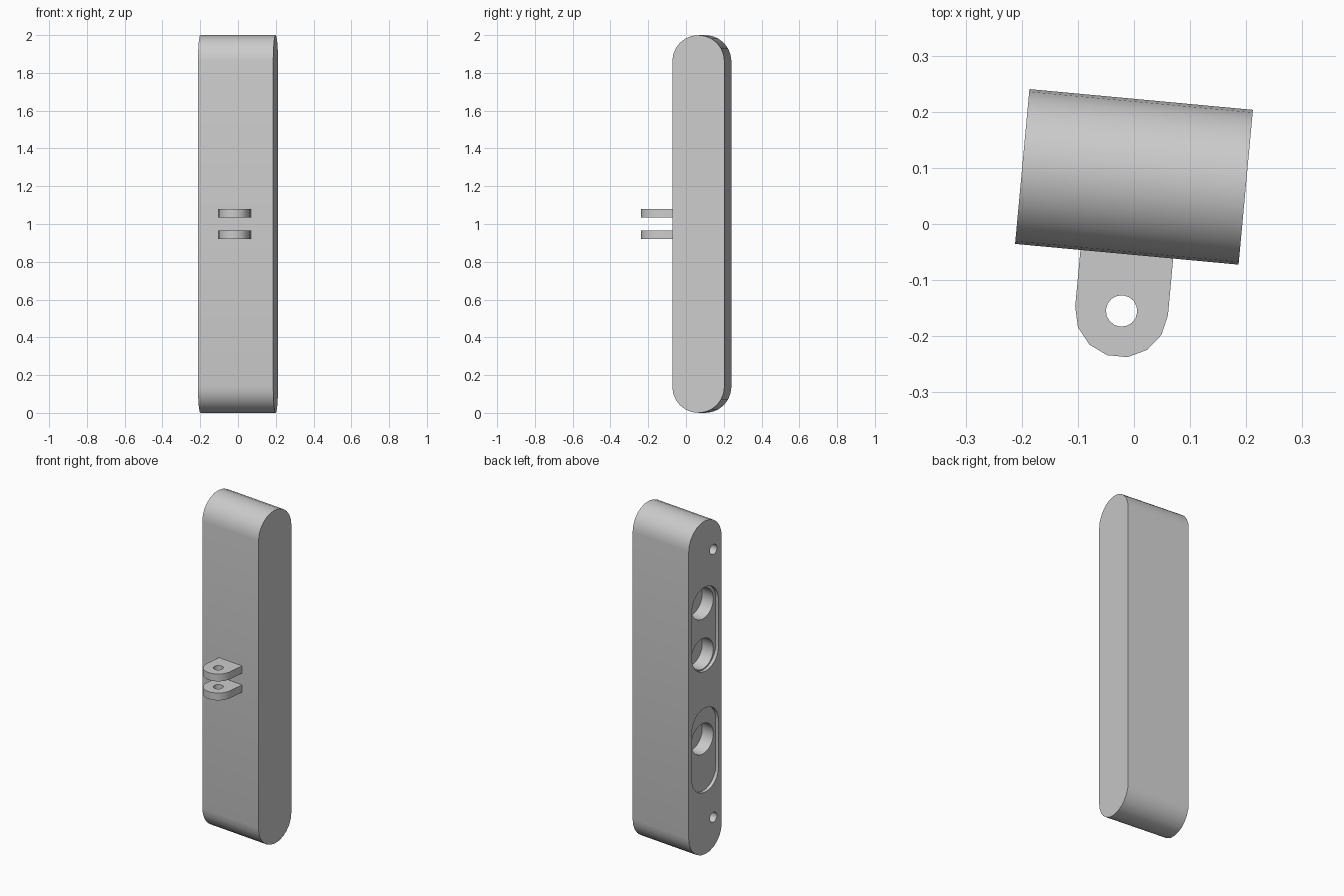
import bpy, bmesh, math
from mathutils import Vector

if "Cube" in bpy.data.objects:
    bpy.data.objects.remove(bpy.data.objects["Cube"], do_unlink=True)

# The single flat colour
grey = bpy.data.materials.new("light grey")
grey.use_nodes = True
COLOUR = (0.6, 0.6, 0.6, 1)
grey.diffuse_color = COLOUR
grey.node_tree.nodes["Principled BSDF"].inputs["Base Color"].default_value = COLOUR

YAW = math.radians(-5.3)      # the whole model is turned slightly
CENTRE = (0, 0.084, 1)
HALF_WIDTH = 0.2
RADIUS = 0.1385


def arc(cx, cy, r, start, sweep, steps):
    """Points along an arc, in degrees."""
    angles = [math.radians(start + sweep * i / steps) for i in range(steps + 1)]
    return [(cx + r * math.cos(a), cy + r * math.sin(a)) for a in angles]


def stadium(cy, cz, r, half_straight, steps=12):
    """Upright slot outline; a plain circle when half_straight is zero."""
    if half_straight == 0:
        return arc(cy, cz, r, 0, 360, steps * 2)[:-1]
    return (arc(cy, cz + half_straight, r, 0, 180, steps)
            + arc(cy, cz - half_straight, r, 180, 180, steps))


def prism(name, outline, low, high, axis):
    """Extrude an outline along x or z, in the body's own frame."""
    def place(p, h):
        return Vector((h, p[0], p[1])) if axis == "x" else Vector((p[0], p[1], h))
    bm = bmesh.new()
    bottom = bm.faces.new([bm.verts.new(place(p, low)) for p in outline])
    ext = bmesh.ops.extrude_face_region(bm, geom=[bottom])
    verts = [v for v in ext["geom"] if isinstance(v, bmesh.types.BMVert)]
    shift = place((0, 0), high - low)
    bmesh.ops.translate(bm, verts=verts, vec=shift)
    bmesh.ops.recalc_face_normals(bm, faces=bm.faces)
    mesh = bpy.data.meshes.new(name)
    bm.to_mesh(mesh)
    bm.free()
    mesh.materials.append(grey)
    obj = bpy.data.objects.new(name, mesh)
    bpy.context.collection.objects.link(obj)
    obj.location = CENTRE
    obj.rotation_euler.z = YAW
    return obj


def select(obj):
    bpy.ops.object.select_all(action="DESELECT")
    obj.select_set(True)
    bpy.context.view_layer.objects.active = obj


def cut(target, cutter):
    mod = target.modifiers.new("cut", "BOOLEAN")
    mod.operation = "DIFFERENCE"
    mod.solver = "EXACT"
    mod.object = cutter
    cutter.hide_render = True
    select(target)
    bpy.ops.object.modifier_apply(modifier=mod.name)
    bpy.data.objects.remove(cutter, do_unlink=True)


def smooth(obj):
    select(obj)
    bpy.ops.object.shade_smooth_by_angle(angle=math.radians(30))


# Body: rounded bar
body = prism("body", stadium(0, 0, RADIUS, 1 - RADIUS), -HALF_WIDTH, HALF_WIDTH, "x")

# Recesses in the right end: y, z, radius, half straight length, depth
recesses = [
    (0, 0.35, 0.112, 0.141, 0.02),     # upper shallow slot
    (0, -0.375, 0.112, 0.141, 0.02),   # lower shallow slot
    (0, 0.495, 0.092, 0, 0.10),        # round sockets
    (0, 0.195, 0.092, 0, 0.10),
    (0, -0.315, 0.092, 0, 0.10),
    (-0.069, 0.803, 0.03, 0, 0.05),    # screw holes
    (-0.069, -0.803, 0.03, 0, 0.05),
]
for y, z, r, straight, depth in recesses:
    cutter = prism("recess_cutter", stadium(y, z, r, straight),
                   -HALF_WIDTH - 0.05, -HALF_WIDTH + depth, "x")
    cut(body, cutter)
smooth(body)

# Mounting lugs: a pair of rounded plates with a pin hole
LUG_Y, LUG_R = -0.24, 0.083
lug_outline = arc(0, LUG_Y, LUG_R, 180, 180, 7) + [(LUG_R, -RADIUS), (-LUG_R, -RADIUS)]
for name, z in (("upper_lug", 0.057), ("lower_lug", -0.057)):
    lug = prism(name, lug_outline, z - 0.022, z + 0.022, "z")
    hole = prism("pin_cutter", arc(0, LUG_Y, 0.028, 0, 360, 16)[:-1], z - 0.1, z + 0.1, "z")
    cut(lug, hole)
    smooth(lug)
